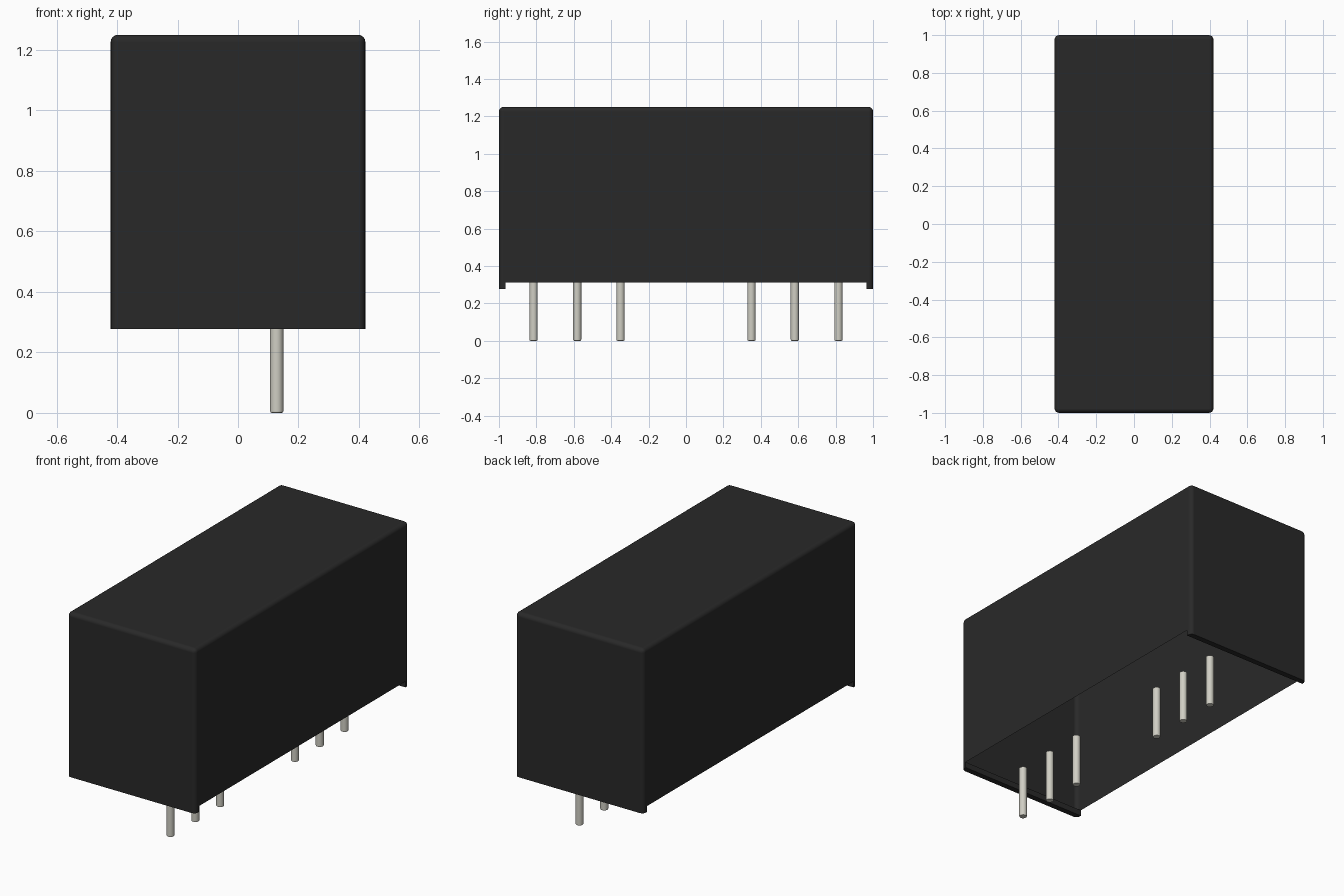
import bpy, bmesh
from mathutils import Matrix

cube = bpy.data.objects.get("Cube")
if cube:
    bpy.data.objects.remove(cube, do_unlink=True)


def material(name, color, rough):
    m = bpy.data.materials.new(name)
    m.use_nodes = True
    m.diffuse_color = (*color, 1)
    bsdf = next(n for n in m.node_tree.nodes if n.type == 'BSDF_PRINCIPLED')
    bsdf.inputs["Base Color"].default_value = (*color, 1)
    bsdf.inputs["Roughness"].default_value = rough
    return m


black = material("black plastic", (0.022, 0.022, 0.022), 0.6)
tin = material("tinned metal", (0.63, 0.62, 0.55), 0.4)


def add_object(name, bm, mat):
    """Make a smooth-shaded object whose large faces stay flat."""
    mesh = bpy.data.meshes.new(name)
    bm.to_mesh(mesh)
    bm.free()
    mesh.materials.append(mat)
    ob = bpy.data.objects.new(name, mesh)
    bpy.context.collection.objects.link(ob)
    bpy.ops.object.select_all(action='DESELECT')
    ob.select_set(True)
    bpy.context.view_layer.objects.active = ob
    bpy.ops.object.shade_smooth_by_angle(angle=0.6)
    ob.modifiers.new("flat faces", 'WEIGHTED_NORMAL').keep_sharp = True
    return ob


def box(hx, y0, y1, z0, z1):
    bm = bmesh.new()
    bmesh.ops.create_cube(bm, size=1, matrix=Matrix.Translation((0, (y0 + y1) / 2, (z0 + z1) / 2))
                          @ Matrix.Diagonal((2 * hx, y1 - y0, z1 - z0, 1)))
    return bm


def round_edges(bm, edges, radius, segments):
    bmesh.ops.bevel(bm, geom=edges, offset=radius, segments=segments, profile=0.5,
                    affect='EDGES')


HX, HY, TOP = 0.421, 1.0, 1.25
RIM, SIDE_RIM, LIP, ROUND = 0.277, 0.312, 0.034, 0.024

# Housing: thin open-bottomed cover, rounded on its top and vertical edges
bm = box(HX, -HY, HY, SIDE_RIM, TOP)
round_edges(bm, [e for e in bm.edges if max(v.co.z for v in e.verts) > SIDE_RIM + 0.1], ROUND, 4)
bottom = [f for f in bm.faces if f.normal.z < -0.9]
bmesh.ops.delete(bm, geom=bottom, context='FACES')
add_object("housing", bm, black)

# End lips: solid strips hanging below the end walls, following the rounded corners
for side, end in ((-1, "front"), (1, "back")):
    y0, y1 = sorted((side * HY, side * (HY - LIP)))
    bm = box(HX, y0, y1, RIM, SIDE_RIM)
    corners = [e for e in bm.edges
               if abs(e.verts[0].co.z - e.verts[1].co.z) > 0.01
               and abs(e.verts[0].co.y) > HY - 0.001]
    round_edges(bm, corners, ROUND, 4)
    add_object(f"{end}_lip", bm, black)

    # Pins: three at each end, with chamfered tips
    for i, y in enumerate((0.35, 0.582, 0.815)):
        bm = bmesh.new()
        bmesh.ops.create_cone(bm, cap_ends=True, segments=24, radius1=0.022, radius2=0.022,
                              depth=SIDE_RIM)
        round_edges(bm, [e for e in bm.edges if all(v.co.z < 0 for v in e.verts)], 0.006, 2)
        pin = add_object(f"{end}_pin_{i + 1}", bm, tin)
        pin.location = (0.128, side * y, SIDE_RIM / 2)
